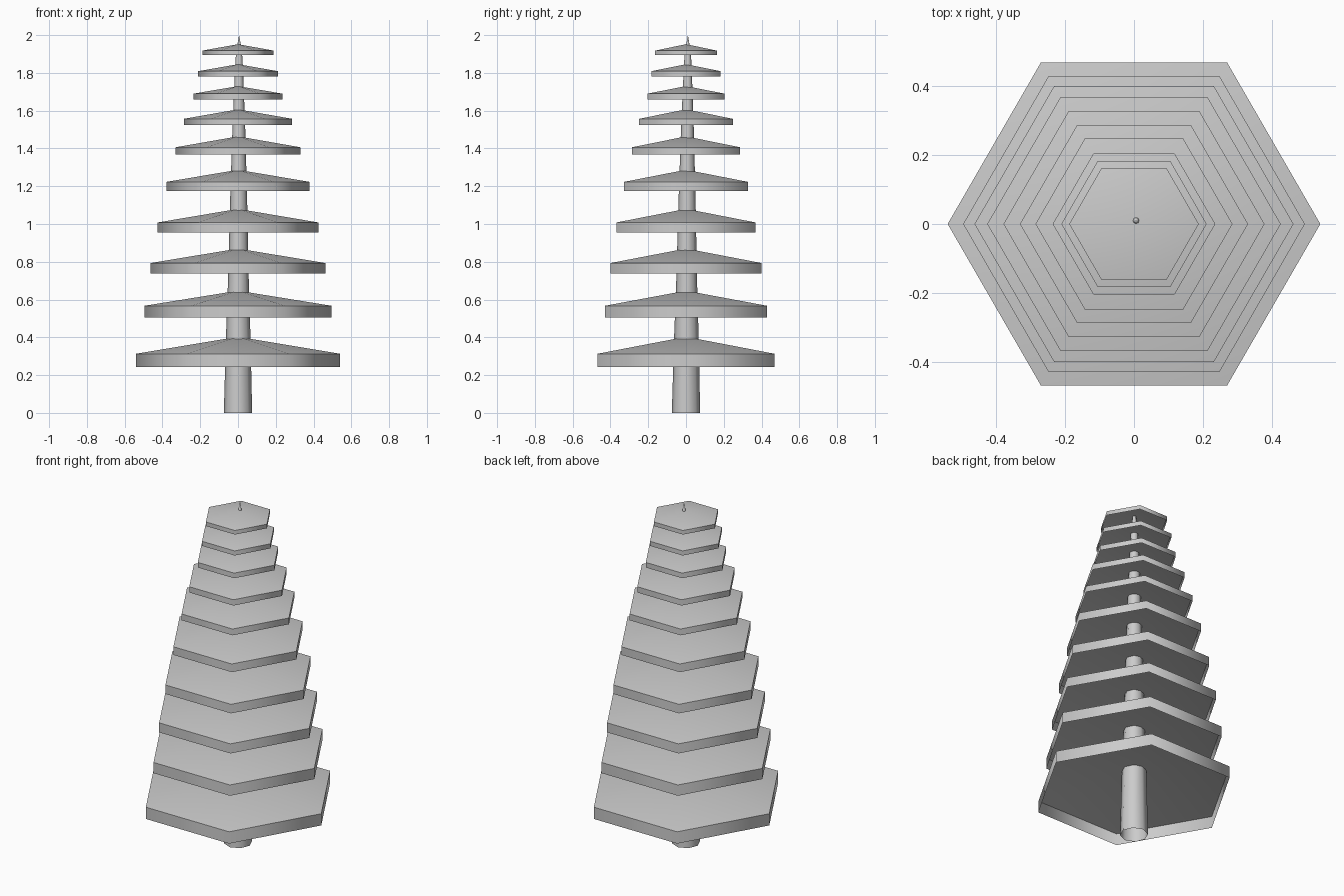
import bpy
import bmesh
from math import cos, sin, tau, radians

cube = bpy.data.objects.get("Cube")
if cube:
    bpy.data.objects.remove(cube, do_unlink=True)

GREY = (0.6, 0.6, 0.6, 1.0)
grey = bpy.data.materials.new("plain_grey")
grey.diffuse_color = GREY
grey.use_nodes = True
for node in grey.node_tree.nodes:
    if node.type == "BSDF_PRINCIPLED":
        node.inputs["Base Color"].default_value = GREY


def lathe(name, profile, sides, lean=(0.0, 0.0)):
    """Open-bottomed shell from (radius, height) rings, closed at its last point."""
    bm = bmesh.new()
    rings = []
    for r, z in profile[:-1]:
        rings.append([bm.verts.new((r * cos(tau * i / sides) + lean[0] * z,
                                    r * sin(tau * i / sides) + lean[1] * z, z))
                      for i in range(sides)])
    top = profile[-1][1]
    tip = bm.verts.new((lean[0] * top, lean[1] * top, top))
    for i in range(sides):
        j = (i + 1) % sides
        for low, high in zip(rings, rings[1:]):
            bm.faces.new((low[i], low[j], high[j], high[i]))
        bm.faces.new((rings[-1][i], rings[-1][j], tip))
    mesh = bpy.data.meshes.new(name)
    bm.to_mesh(mesh)
    bm.free()
    mesh.materials.append(grey)
    # Smooth around the sides, crisp where the rim meets the top
    mesh.shade_smooth()
    mesh.set_sharp_from_angle(angle=radians(65))
    obj = bpy.data.objects.new(name, mesh)
    bpy.context.collection.objects.link(obj)
    return obj


# Tapered trunk ending in a thin spike
lathe("trunk",
      [(0.075, 0), (0.065, 0.4), (0.055, 0.7), (0.045, 1.13), (0.034, 1.5),
       (0.024, 1.75), (0.018, 1.88), (0.009, 1.95), (0, 2)],
      8, lean=(0.003, 0.005))

# Hexagonal hollow tiers: radius, rim bottom, rim top, peak
TIERS = [
    (0.541, 0.244, 0.313, 0.403),
    (0.496, 0.504, 0.567, 0.647),
    (0.463, 0.737, 0.793, 0.870),
    (0.426, 0.955, 1.008, 1.080),
    (0.379, 1.175, 1.223, 1.287),
    (0.331, 1.369, 1.406, 1.464),
    (0.286, 1.523, 1.557, 1.607),
    (0.236, 1.660, 1.690, 1.730),
    (0.211, 1.782, 1.809, 1.846),
    (0.188, 1.894, 1.918, 1.952),
]
for n, (radius, bottom, rim, peak) in enumerate(TIERS, 1):
    lathe(f"branch_tier_{n}", [(radius, bottom), (radius, rim), (0, peak)], 6)
